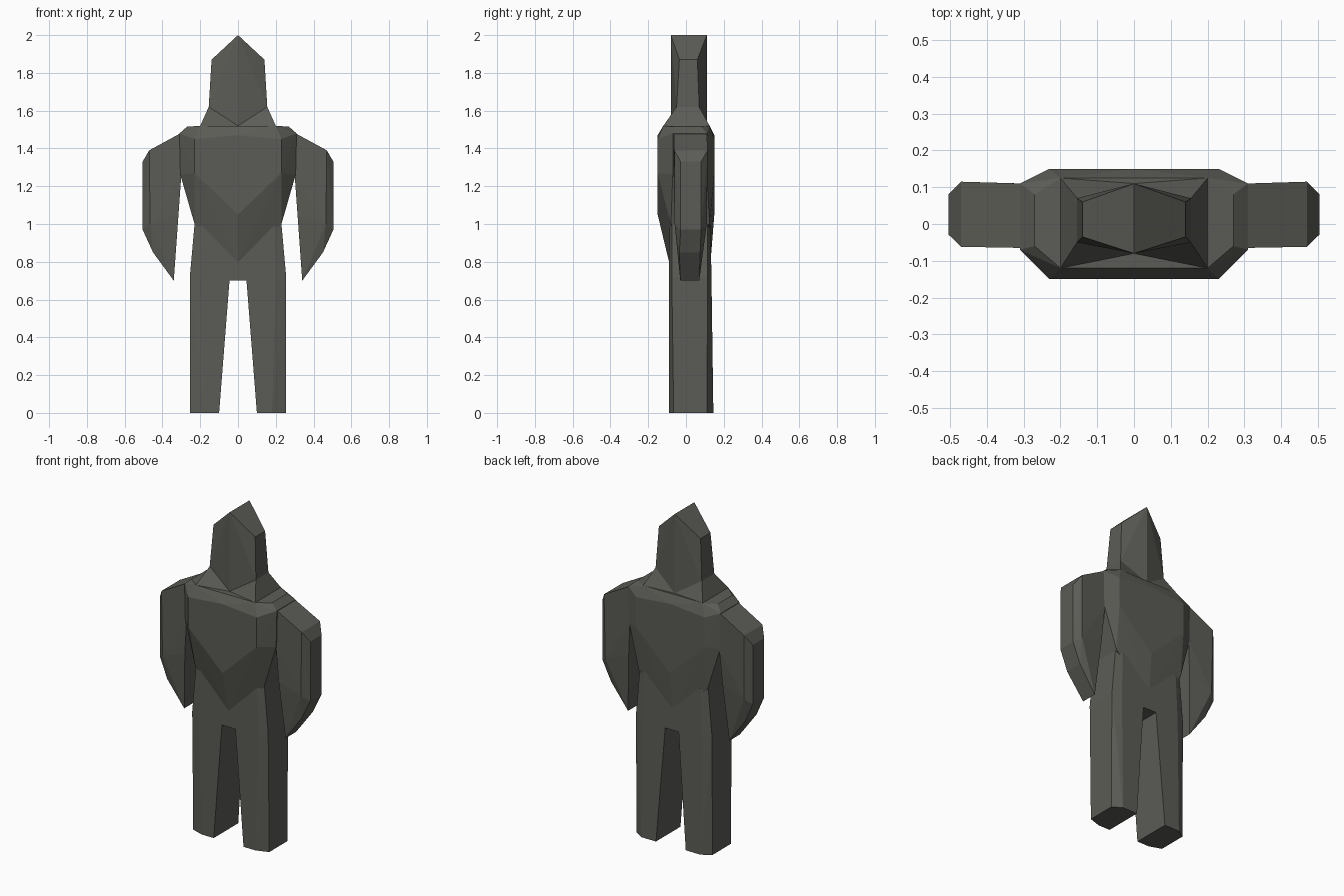
import bpy, bmesh, math

if "Cube" in bpy.data.objects:
    bpy.data.objects.remove(bpy.data.objects["Cube"])

stone = bpy.data.materials.new("dark_stone_grey")
stone.diffuse_color = (0.105, 0.107, 0.093, 1)
stone.use_nodes = True
stone.node_tree.nodes["Principled BSDF"].inputs["Base Color"].default_value = stone.diffuse_color


def hull(name, pts, side=1, both=False):
    """Faceted solid around the points, optionally mirrored onto both sides."""
    bm = bmesh.new()
    pts = [(x * side, y, z) for x, y, z in pts]
    if both:
        pts += [(-x, y, z) for x, y, z in pts if x]
    for p in pts:
        bm.verts.new(p)
    res = bmesh.ops.convex_hull(bm, input=bm.verts[:])
    inside = [v for v in res["geom_interior"] if isinstance(v, bmesh.types.BMVert)]
    bmesh.ops.delete(bm, geom=inside, context='VERTS')
    bmesh.ops.dissolve_limit(bm, angle_limit=math.radians(1),
                             verts=bm.verts[:], edges=bm.edges[:])
    bmesh.ops.recalc_face_normals(bm, faces=bm.faces[:])
    mesh = bpy.data.meshes.new(name)
    bm.to_mesh(mesh)
    bm.free()
    mesh.materials.append(stone)
    ob = bpy.data.objects.new(name, mesh)
    bpy.context.collection.objects.link(ob)
    return ob


def pair(x, y0, y1, z):
    """Matching front and back points."""
    return [(x, y0, z), (x, y1, z)]


# Head: six-sided block with a ridged top and pointed lower front and back
hull("head", pair(0, -.08, .11, 2) + pair(.14, -.035, .06, 1.87)
     + pair(.155, -.05, .07, 1.62) + pair(0, -.08, .11, 1.52), both=True)

# Chest: broad plates front and back, narrowing in a V to the belly
hull("chest", pair(0, -.15, .15, 1.47) + pair(.23, -.15, .15, 1.45)
     + pair(.23, -.15, .15, 1.27) + pair(0, -.15, .15, 1.05)
     + pair(.2, -.12, .125, 1.52) + pair(.27, -.06, .08, 1.515)
     + pair(.31, -.07, .11, 1.48) + pair(.305, -.07, .11, 1.26)
     + pair(.23, -.08, .125, 1.0) + pair(0, -.09, .13, .8), both=True)

# Pelvis: joins waist and legs
hull("pelvis", pair(.23, -.075, .115, 1.0) + pair(.19, -.088, .13, 1.0)
     + pair(.255, -.075, .115, .72) + pair(.2, -.09, .135, .71)
     + pair(.045, -.09, .135, .7), both=True)

for side, label in ((1, "right"), (-1, "left")):
    # Neck slope running down to the shoulder
    hull(f"neck_{label}", pair(.155, -.05, .07, 1.62) + pair(.2, -.12, .125, 1.52)
         + pair(0, -.08, .11, 1.52), side)

    # Leg: tapered on the inside, bevelled on the outer corners
    hull(f"leg_{label}", pair(.1, -.09, .145, 0) + [(.18, -.09, 0), (.2, .145, 0)]
         + pair(.255, -.065, .11, 0) + pair(.255, -.075, .115, .72)
         + pair(.2, -.09, .135, .71) + pair(.045, -.09, .135, .7), side)

    # Arm: flat curved slab ending in a point at the hand
    hull(f"arm_{label}", pair(.305, -.065, .11, 1.48) + pair(.3, -.065, .11, 1.26)
         + pair(.47, -.062, .115, 1.39) + pair(.505, -.028, .08, 1.33)
         + pair(.505, -.028, .08, .97) + pair(.465, -.06, .11, 1.0)
         + pair(.45, -.035, .075, .85) + pair(.34, -.03, .07, .7)
         + pair(.315, -.06, .1, 1.05), side)
